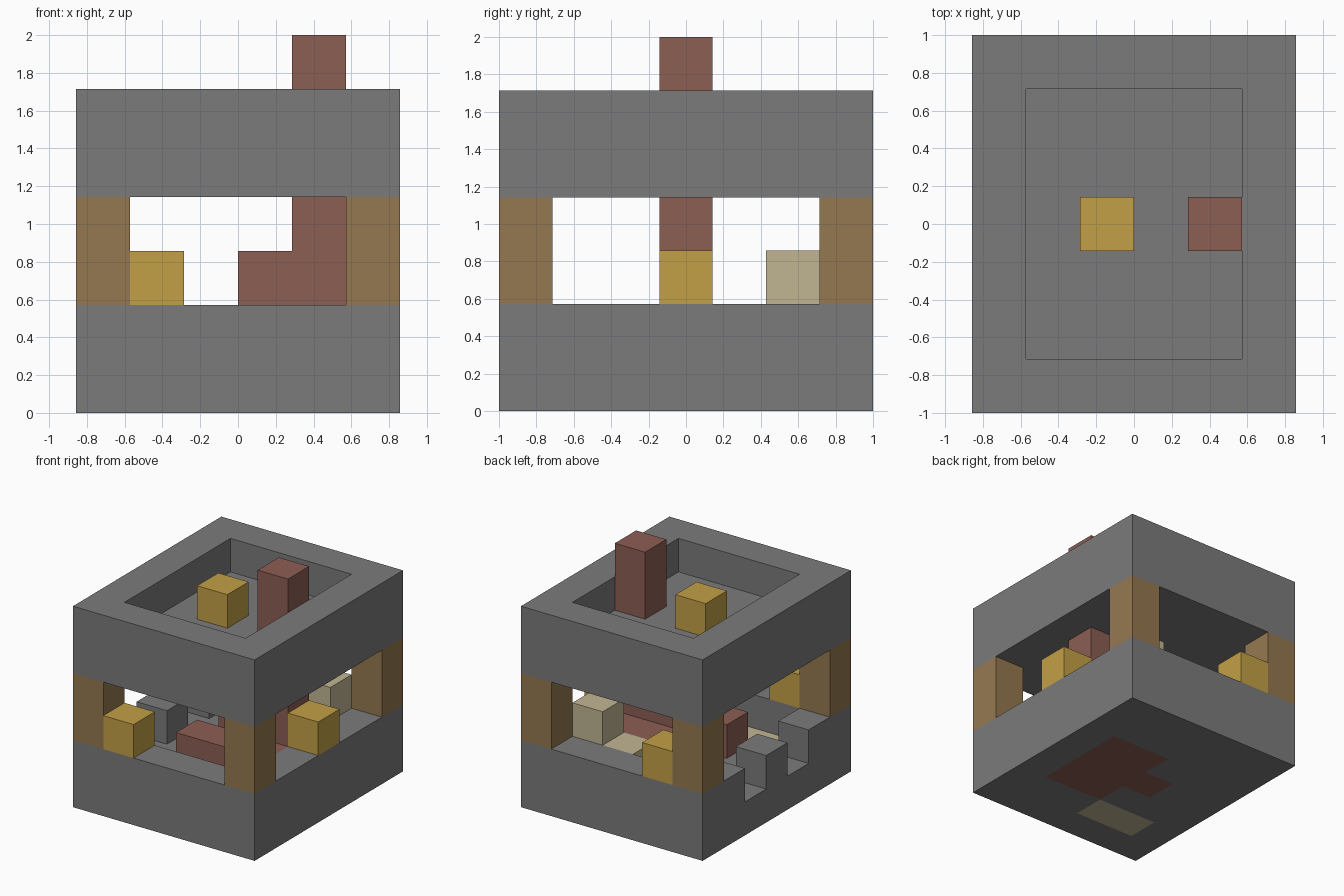
import bpy
import bmesh
from itertools import product
from mathutils import Vector

if "Cube" in bpy.data.objects:
    bpy.data.objects.remove(bpy.data.objects["Cube"], do_unlink=True)

# The whole model sits on a block grid, 6 wide, 7 deep, 7 high
UNIT = 2 / 7
NX, NY = 6, 7
ORIGIN = Vector((-NX / 2, -NY / 2, 0))


def material(name, rgb):
    linear = [((c / 255 + 0.055) / 1.055) ** 2.4 for c in rgb] + [1]
    mat = bpy.data.materials.new(name)
    mat.use_nodes = True
    mat.diffuse_color = linear
    mat.node_tree.nodes["Principled BSDF"].inputs["Base Color"].default_value = linear
    return mat


def cells(x, y, z):
    """Grid cells of a box; each argument is an inclusive (first, last) pair."""
    return set(product(*(range(a, b + 1) for a, b in (x, y, z))))


def build(name, mat, blocks):
    """One mesh made of the outer faces of a set of grid cells."""
    bm = bmesh.new()
    for cell in blocks:
        for axis, side in product(range(3), (0, 1)):
            step = list(cell)
            step[axis] += 2 * side - 1
            if tuple(step) in blocks:
                continue
            u, v = [Vector((0, 0, 0)) for _ in range(2)]
            u[(axis + 1) % 3] = 1
            v[(axis + 2) % 3] = 1
            base = Vector(cell)
            base[axis] += side
            ring = [base, base + u, base + u + v, base + v]
            if not side:
                ring.reverse()
            bm.faces.new([bm.verts.new((p + ORIGIN) * UNIT) for p in ring])
    bmesh.ops.remove_doubles(bm, verts=bm.verts, dist=0.001)
    mesh = bpy.data.meshes.new(name)
    bm.to_mesh(mesh)
    bm.free()
    mesh.materials.append(mat)
    obj = bpy.data.objects.new(name, mesh)
    bpy.context.collection.objects.link(obj)
    return obj


stone = material("grey stone", (123, 123, 123))
timber = material("brown timber", (149, 121, 80))
brick = material("red brick", (140, 94, 84))
gold = material("yellow block", (195, 160, 70))
plank = material("pale plank", (193, 182, 147))

full_x, full_y = (0, NX - 1), (0, NY - 1)
inner_x, inner_y = (1, NX - 2), (1, NY - 2)

# Hearth, firebox and chimney
hearth = cells((3, 4), (2, 4), (0, 0)) | {(2, 3, 0)}
firebox = cells((2, 4), (2, 4), (1, 1)) - {(2, 3, 1)}
chimney = cells((4, 4), (3, 3), (2, 6)) | {(3, 3, 2)}
build("fireplace", brick, hearth | firebox | chimney)

# Pale floor panel and steps
panel = cells((1, 2), (1, 1), (0, 0))
build("floor_panel", plank, panel)
build("steps", plank, cells((3, 4), (5, 5), (1, 1)) | {(4, 5, 2)})

# Foundation with a sunken floor and two gaps in the low wall at -x
gaps = {(0, 2, 1), (0, 4, 1)}
foundation = cells(full_x, full_y, (0, 1)) - cells(inner_x, inner_y, (1, 1))
build("foundation", stone, foundation - gaps - hearth - panel)

# Corner posts
for x, side in ((0, "right"), (NX - 1, "left")):
    for y, end in ((0, "front"), (NY - 1, "back")):
        build(f"{end}_{side}_post", timber, cells((x, x), (y, y), (2, 3)))

# Roof slab with a raised parapet
roof = cells(full_x, full_y, (4, 5)) - cells(inner_x, inner_y, (5, 5))
build("roof", stone, roof - chimney)

# Yellow blocks on the walls and roof
for name, cell in (("front_block", (1, 0, 2)), ("back_block", (1, 6, 2)),
                   ("left_block", (5, 3, 2)), ("roof_block", (2, 3, 5))):
    build(name, gold, {cell})
